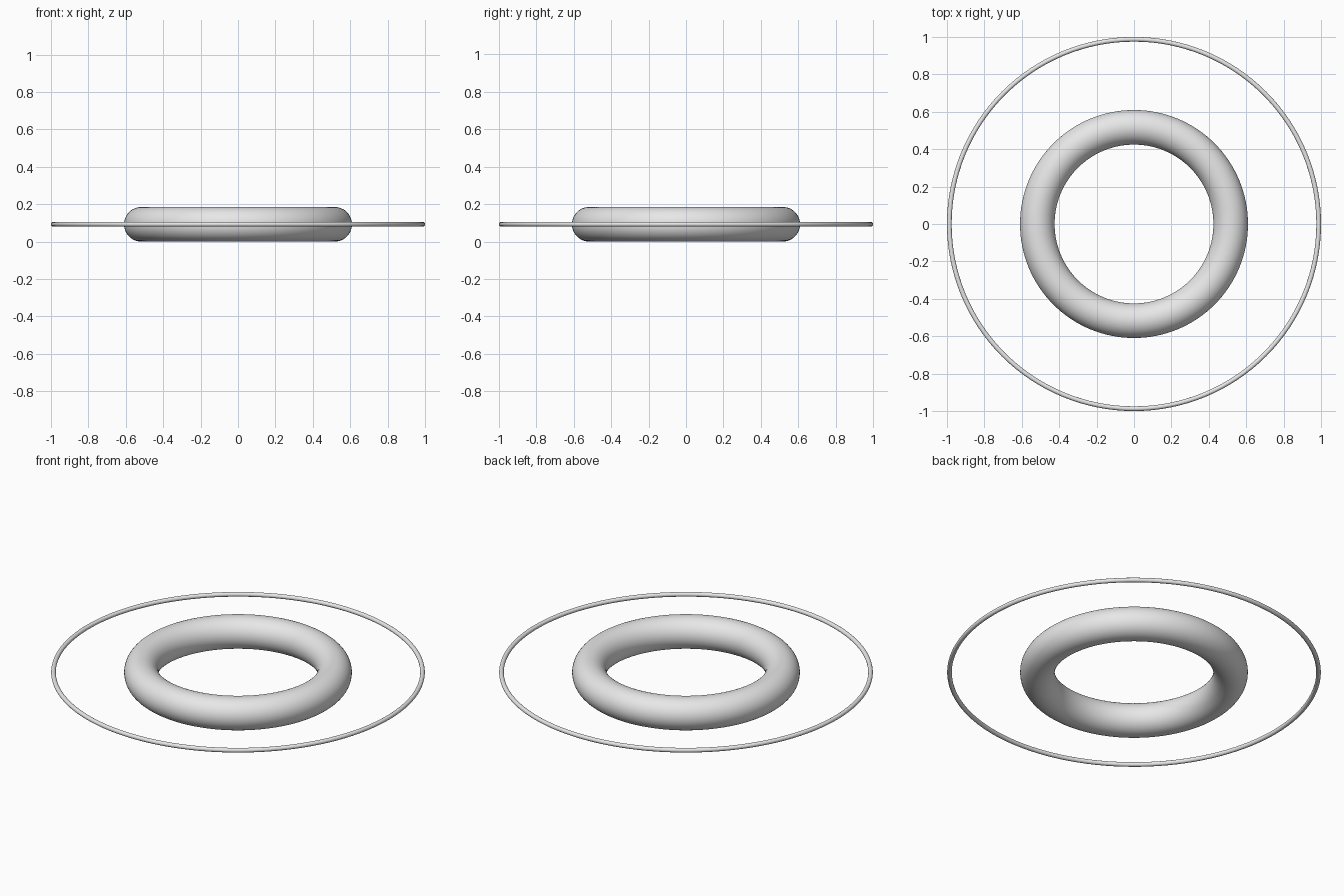
import bpy

if "Cube" in bpy.data.objects:
    bpy.data.objects.remove(bpy.data.objects["Cube"])

grey = bpy.data.materials.new("light_grey")
grey.diffuse_color = (0.8, 0.8, 0.8, 1)
grey.use_nodes = True
grey.node_tree.nodes["Principled BSDF"].inputs["Base Color"].default_value = grey.diffuse_color


def ring(name, major, minor, z, around, section):
    bpy.ops.mesh.primitive_torus_add(location=(0, 0, z), major_radius=major, minor_radius=minor,
                                     major_segments=around, minor_segments=section)
    ob = bpy.context.object
    ob.name = name
    ob.data.materials.append(grey)
    bpy.ops.object.shade_smooth()
    return ob


# thick inner ring resting on the ground, thin hoop around it at mid height
ring("inner_ring", 0.517, 0.0925, 0.0925, 128, 48)
ring("outer_hoop", 0.9875, 0.0125, 0.0925, 128, 16)
